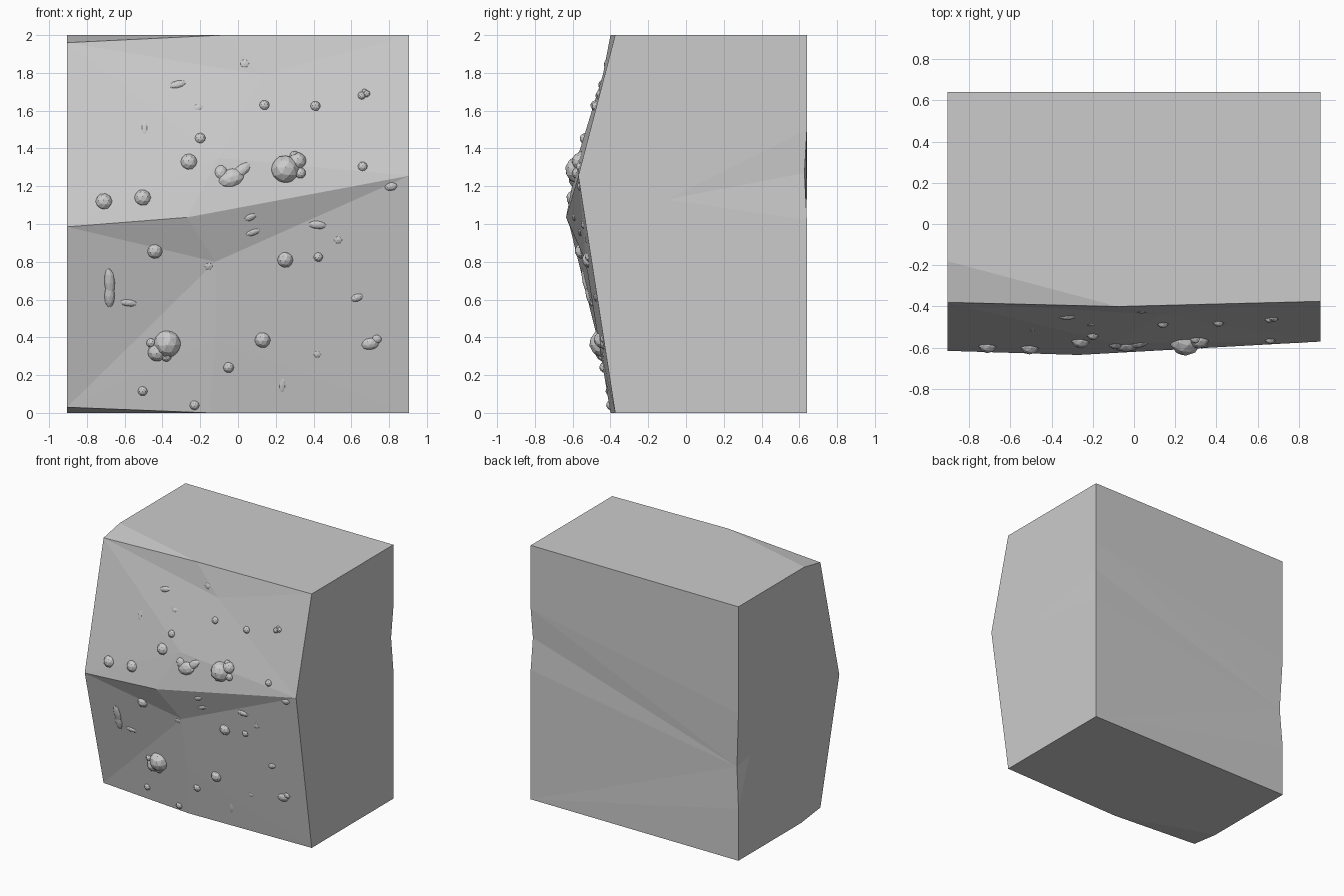
import bpy, bmesh
from math import radians
from mathutils import Vector, Matrix
from mathutils.bvhtree import BVHTree

if "Cube" in bpy.data.objects:
    bpy.data.objects.remove(bpy.data.objects["Cube"])

W, B = 0.905, 0.64

# Named corners of the faceted block
P = dict(
    TL=(-W, -.38, 1.96), TE=(-W, -.18, 2), TM=(-.08, -.40, 2), TR=(W, -.375, 2),
    TI=(.13, -.44, 1.79), V=(-.10, -.575, 1.35),
    RL=(-W, -.615, .985), RM=(-.27, -.635, 1.035), RR=(W, -.57, 1.255),
    U=(-.12, -.53, .80), LI=(-.12, -.465, .39),
    BL=(-W, -.38, .03), BE=(-W, -.14, 0), BM=(-.15, -.40, 0), BR=(W, -.375, 0),
    KTL=(-W, B, 2), KTR=(W, B, 2), KBL=(-W, B, 0), KBR=(W, B, 0),
    L2=(-W, B, 1.16), LD=(-.885, .63, .73), L1=(-W, B, .41), LF=(-W, .5, .78),
    R2=(W, B, 1.5), RD=(.895, .627, 1.27), R1=(W, B, 1.02), RF=(W, -.1, 1.13),
)
# Facets of each side, by corner name
upper_front = "TL TM TE|TL TI TM|TI TR TM|TL V TI|TL RL V|TI V RR|TI RR TR|V RL RM|V RM RR"
lower_front = "RL U RM|RM U RR|RL BL U|U BR RR|BL LI U|LI BR U|BL BM LI|LI BM BR|BL BE BM"
top_bottom = "TE TM TR KTR KTL|BE KBL KBR BR BM"
left_side = "TE TL RL BL BE KBL L1 LF L2 KTL|L1 LD LF|LF LD L2"
right_side = "TR RR BR KBR R1 RF R2 KTR|R1 RF RD|RD RF R2"
back = "KTL L2 LD R2 KTR|LD RD R2|LD R1 RD|LD L1 KBL KBR R1"

bm = bmesh.new()
v = {k: bm.verts.new(p) for k, p in P.items()}
for side in (upper_front, lower_front, top_bottom, left_side, right_side, back):
    for f in side.split("|"):
        bm.faces.new([v[k] for k in f.split()])
bmesh.ops.recalc_face_normals(bm, faces=bm.faces)
bmesh.ops.triangulate(bm, faces=[f for f in bm.faces if len(f.verts) > 4])
tree = BVHTree.FromBMesh(bm)
mesh = bpy.data.meshes.new("rock_block")
bm.to_mesh(mesh)
bm.free()
bpy.context.collection.objects.link(bpy.data.objects.new("rock_block", mesh))


def pebbles(name, items, sink, depth=1.0, detail=2):
    """Rounded stones set into the front: x, z, half width, half height, tilt."""
    out = bmesh.new()
    for x, z, a, b, tilt in items:
        hit = tree.ray_cast(Vector((x, -3, z)), Vector((0, 1, 0)))
        n = hit[1]
        thick = min(a, b) * depth
        align = Vector((0, -1, 0)).rotation_difference(n).to_matrix().to_4x4()
        m = (Matrix.Translation(hit[0] - n * thick * sink) @ align
             @ Matrix.Rotation(-radians(tilt), 4, 'Y') @ Matrix.Diagonal((a, thick, b, 1)))
        bmesh.ops.create_icosphere(out, subdivisions=detail, radius=1, matrix=m)
    me = bpy.data.meshes.new(name)
    out.to_mesh(me)
    out.free()
    bpy.context.collection.objects.link(bpy.data.objects.new(name, me))


def balls(*rows):
    return [(x, z, r, r, 0) for x, z, r in rows]


# Single round pebbles
pebbles("round_pebbles", balls(
    (-.71, 1.12, .046), (-.505, 1.14, .046), (-.26, 1.33, .046), (-.20, 1.455, .03),
    (.14, 1.63, .028), (.41, 1.625, .028), (.66, 1.305, .027), (-.44, .855, .042),
    (.25, .81, .044), (.425, .825, .026), (.13, .385, .044), (-.05, .24, .03),
    (-.505, .115, .027), (-.23, .04, .027)), .3)

# Clustered pebbles
pebbles("pebble_clusters", balls(
    (.25, 1.29, .077), (.315, 1.335, .048), (.33, 1.27, .03), (.30, 1.36, .028),
    (-.375, .365, .075), (-.43, .32, .05), (-.46, .37, .026), (-.38, .30, .03),
    (.655, 1.68, .022), (.68, 1.69, .02), (.67, 1.70, .016)), .2)

# Flat, bean-shaped pebbles
pebbles("flat_pebbles", [
    (-.035, 1.245, .075, .052, 20), (.02, 1.285, .06, .032, 40), (-.09, 1.275, .035, .04, 0),
    (-.68, .69, .03, .085, 4), (-.68, .62, .03, .07, 0),
    (-.58, .582, .05, .02, -6), (.70, .365, .05, .034, 10), (.735, .39, .028, .025, 0),
    (-.32, 1.74, .048, .022, 15), (.42, .995, .052, .023, -5), (.63, .61, .036, .022, 20),
    (.81, 1.198, .036, .024, 10), (.065, 1.035, .036, .02, 25), (.08, .955, .045, .018, 20)],
    .35, .8)

# Nearly buried pebbles
pebbles("buried_pebbles", [
    (.035, 1.85, .032, .03, 0), (-.21, 1.62, .034, .022, 10), (-.495, 1.51, .018, .05, 0),
    (-.155, .775, .03, .026, 0), (.53, .915, .03, .026, 0), (.42, .31, .026, .024, 0),
    (.235, .145, .02, .052, -5)], .65, .6)
